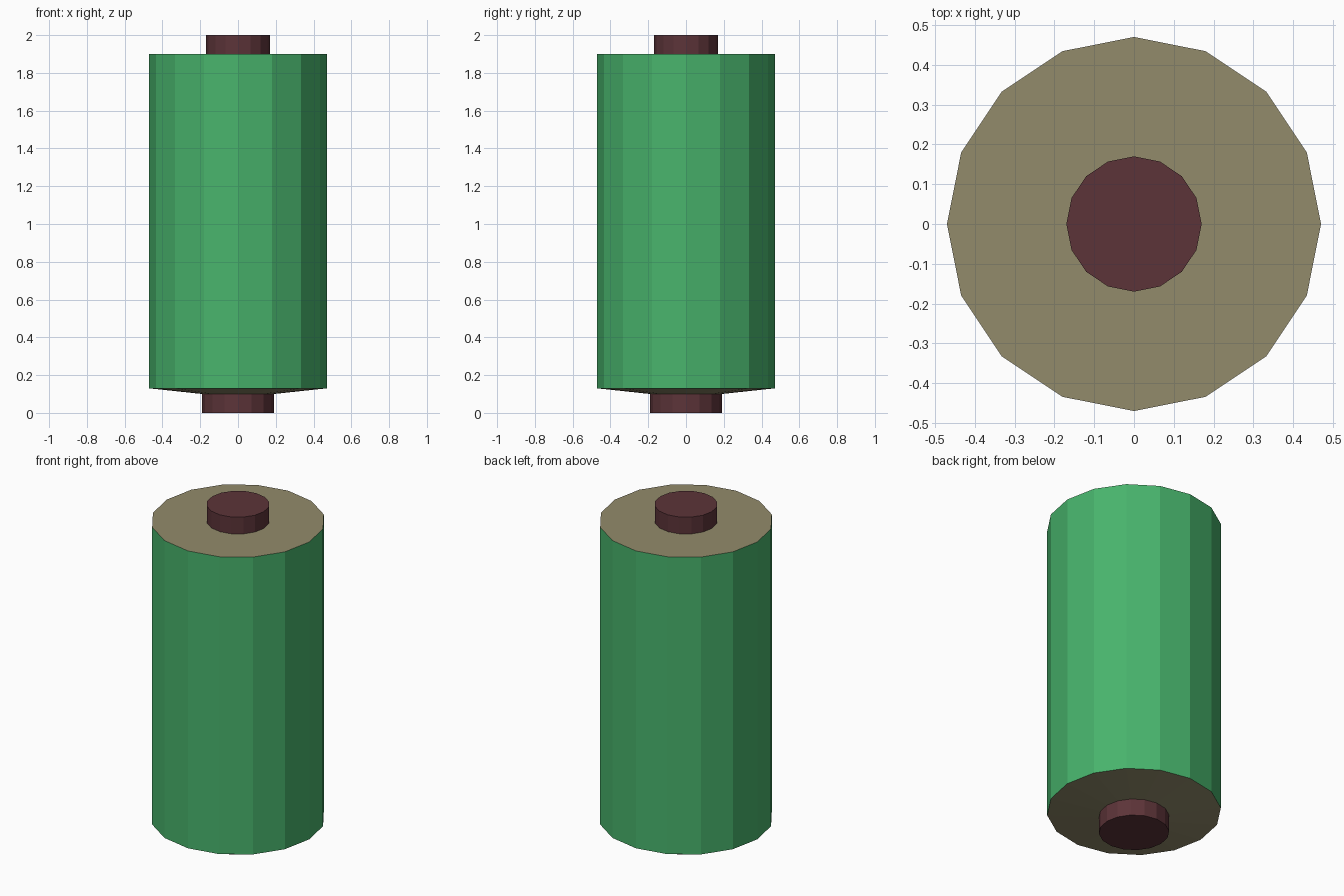
import bpy, bmesh
from math import cos, sin, tau

if "Cube" in bpy.data.objects:
    bpy.data.objects.remove(bpy.data.objects["Cube"])

SIDES = 16


def material(name, rgb):
    m = bpy.data.materials.new(name)
    m.diffuse_color = (*rgb, 1)
    m.use_nodes = True
    m.node_tree.nodes["Principled BSDF"].inputs["Base Color"].default_value = m.diffuse_color
    return m


green = material("green", (0.065, 0.456, 0.15))
olive = material("olive", (0.288, 0.258, 0.147))
maroon = material("maroon", (0.107, 0.034, 0.04))


def lathe(name, profile, mats, bands=None, cap_bottom=False, cap_top=False):
    """Spin (radius, z) points, listed bottom to top, into a faceted shell."""
    bm = bmesh.new()
    rings = [[bm.verts.new((r * cos(tau * i / SIDES), r * sin(tau * i / SIDES), z))
              for i in range(SIDES)] for r, z in profile]
    for k, (lo, hi) in enumerate(zip(rings, rings[1:])):
        for i in range(SIDES):
            j = (i + 1) % SIDES
            face = bm.faces.new((lo[i], lo[j], hi[j], hi[i]))
            face.material_index = bands[k] if bands else 0
    if cap_bottom:
        bm.faces.new(rings[0][::-1])
    if cap_top:
        bm.faces.new(rings[-1])
    mesh = bpy.data.meshes.new(name)
    bm.to_mesh(mesh)
    bm.free()
    for m in mats:
        mesh.materials.append(m)
    obj = bpy.data.objects.new(name, mesh)
    bpy.context.collection.objects.link(obj)
    return obj


# Round body: shallow cone underneath, straight green wall, flat top ring
lathe("body", [(0.19, 0.10), (0.47, 0.13), (0.47, 1.90), (0.17, 1.90)],
      [green, olive], bands=[1, 0, 1])

# Short round stubs at each end
lathe("bottom_stub", [(0.19, 0.0), (0.19, 0.10)], [maroon], cap_bottom=True)
lathe("top_stub", [(0.17, 1.90), (0.17, 2.0)], [maroon], cap_top=True)
